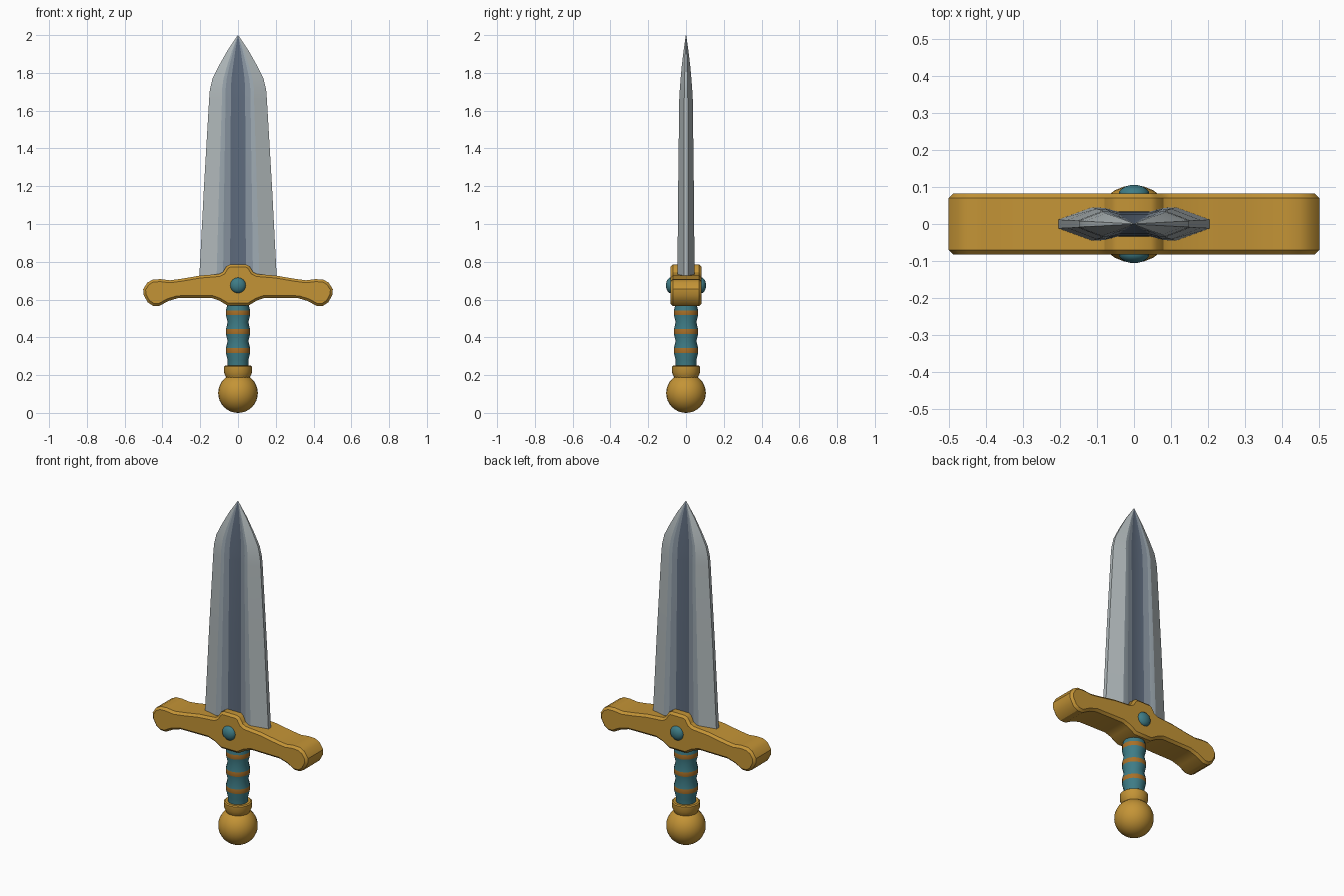
import bpy, bmesh, math
from mathutils import Matrix

if "Cube" in bpy.data.objects:
    bpy.data.objects.remove(bpy.data.objects["Cube"])


def srgb(r, g, b):
    return tuple(((c / 255 + 0.055) / 1.055) ** 2.4 for c in (r, g, b)) + (1,)


def material(name, *rgb):
    m = bpy.data.materials.new(name)
    m.diffuse_color = srgb(*rgb)
    m.use_nodes = True
    m.node_tree.nodes["Principled BSDF"].inputs["Base Color"].default_value = m.diffuse_color
    return m


GOLD = material("gold", 196, 148, 54)
BAND = material("bronze band", 168, 112, 40)
TEAL = material("teal", 62, 124, 134)
STEELS = [material("edge steel", 176, 184, 186), material("pale steel", 158, 170, 178),
          material("mid steel", 136, 148, 160), material("dark steel", 94, 107, 125)]


def make(name, bm, mats, angle=30):
    bmesh.ops.recalc_face_normals(bm, faces=bm.faces)
    me = bpy.data.meshes.new(name)
    bm.to_mesh(me)
    bm.free()
    for m in mats:
        me.materials.append(m)
    ob = bpy.data.objects.new(name, me)
    bpy.context.collection.objects.link(ob)
    bpy.ops.object.select_all(action='DESELECT')
    ob.select_set(True)
    bpy.context.view_layer.objects.active = ob
    bpy.ops.object.shade_smooth_by_angle(angle=math.radians(angle))
    return ob


def lathe(name, profile, mats, sides=16, rule=lambda z: 0, angle=30):
    """Turn (radius, z) pairs about z; rule picks a material by height."""
    bm = bmesh.new()
    rings = [[bm.verts.new((r * math.cos(2 * math.pi * i / sides),
                            r * math.sin(2 * math.pi * i / sides), z))
              for i in range(sides)] for r, z in profile]
    for a, b in zip(rings, rings[1:]):
        for i in range(sides):
            j = (i + 1) % sides
            f = bm.faces.new((a[i], a[j], b[j], b[i]))
            f.material_index = rule(f.calc_center_median().z)
    bm.faces.new(rings[0][::-1])
    bm.faces.new(rings[-1])
    return make(name, bm, mats, angle)


# Blade: stacked cross-sections, edge to ridge to central groove
def section(xs, ys, z):
    q = list(zip(xs, ys))
    front = [(x, -y) for x, y in q] + [(-x, -y) for x, y in q[-2::-1]]
    return [(x, y, z) for x, y in front + [(-x, -y) for x, y in front]]


LOW = (0.115, 0.08, 0.042, 0)
HIGH = (0.085, 0.066, 0.038, 0)
THICK = (0.012, 0.046, 0.044, 0.034, 0.034)
levels = [(0.66, 0.208, 0, 1), (1.2, 0.18, 0.5, 0.9), (1.66, 0.153, 1, 0.78),
          (1.71, 0.149, 1, 0.72), (1.77, 0.135, 1, 0.62), (1.84, 0.1, 1, 0.48),
          (1.92, 0.055, 1, 0.27), (2.0, 0.0008, 1, 0.02)]
bm = bmesh.new()
rings = []
for z, w, t, thick in levels:
    k = min(1, w / 0.149)
    xs = [w] + [(a + (b - a) * t) * k for a, b in zip(LOW, HIGH)]
    rings.append([bm.verts.new(p) for p in section(xs, [y * thick for y in THICK], z)])
n = len(rings[0])
columns = [0, 1, 2, 3, 3, 2, 1, 0, 0]
for a, b in zip(rings, rings[1:]):
    for i in range(n):
        j = (i + 1) % n
        f = bm.faces.new((a[i], a[j], b[j], b[i]))
        f.material_index = columns[i % 9]
bm.faces.new(rings[0][::-1])
bm.faces.new(rings[-1])
make("blade", bm, STEELS, 20)

# Crossguard: mirrored outline, extruded through y and bevelled
half = [(0.045, 0.785), (0.062, 0.775), (0.08, 0.745), (0.1, 0.735), (0.2, 0.727),
        (0.3, 0.71), (0.36, 0.702), (0.41, 0.708), (0.45, 0.706), (0.48, 0.69),
        (0.502, 0.655), (0.5, 0.625), (0.478, 0.585), (0.45, 0.567), (0.415, 0.567),
        (0.37, 0.592), (0.32, 0.607), (0.14, 0.609), (0.1, 0.595), (0.055, 0.568)]
outline = half + [(-x, z) for x, z in half[::-1]]
bm = bmesh.new()
face = bm.faces.new([bm.verts.new((x, -0.083, z)) for x, z in outline])
ext = bmesh.ops.extrude_face_region(bm, geom=[face])
bmesh.ops.translate(bm, vec=(0, 0.166, 0),
                    verts=[v for v in ext["geom"] if isinstance(v, bmesh.types.BMVert)])
rims = [e for e in bm.edges if abs(e.verts[0].co.y - e.verts[1].co.y) < 0.01]
bmesh.ops.bevel(bm, geom=rims, offset=0.013, segments=1, affect='EDGES')
make("crossguard", bm, [GOLD], 32)

# Round gems set into both faces of the guard
for side, label in ((-1, "front_gem"), (1, "back_gem")):
    bm = bmesh.new()
    bmesh.ops.create_uvsphere(bm, u_segments=16, v_segments=10, radius=0.042,
                              matrix=Matrix.Translation((0, side * 0.08, 0.675))
                              @ Matrix.Rotation(math.pi / 2, 4, 'X')
                              @ Matrix.Diagonal((1, 1, 0.62, 1)))
    make(label, bm, [TEAL], 60)

# Grip: waisted wrap with three raised bands
BANDS = (0.33, 0.43, 0.53)
grip = [(0.055, 0.235)]
for z in BANDS:
    grip += [(0.055, z - 0.05), (0.064, z - 0.013), (0.064, z + 0.013)]
grip += [(0.055, 0.58), (0.055, 0.62)]
lathe("grip", grip, [TEAL, BAND], 16,
      lambda z: int(any(abs(z - b) < 0.008 for b in BANDS)), 40)

# Collar and ball pommel
lathe("collar", [(0.055, 0.17), (0.066, 0.195), (0.075, 0.215), (0.075, 0.245),
                 (0.068, 0.25)], [GOLD], 20, angle=35)
bm = bmesh.new()
bmesh.ops.create_uvsphere(bm, u_segments=24, v_segments=16, radius=0.105,
                          matrix=Matrix.Translation((0, 0, 0.105)))
make("pommel", bm, [GOLD], 60)
